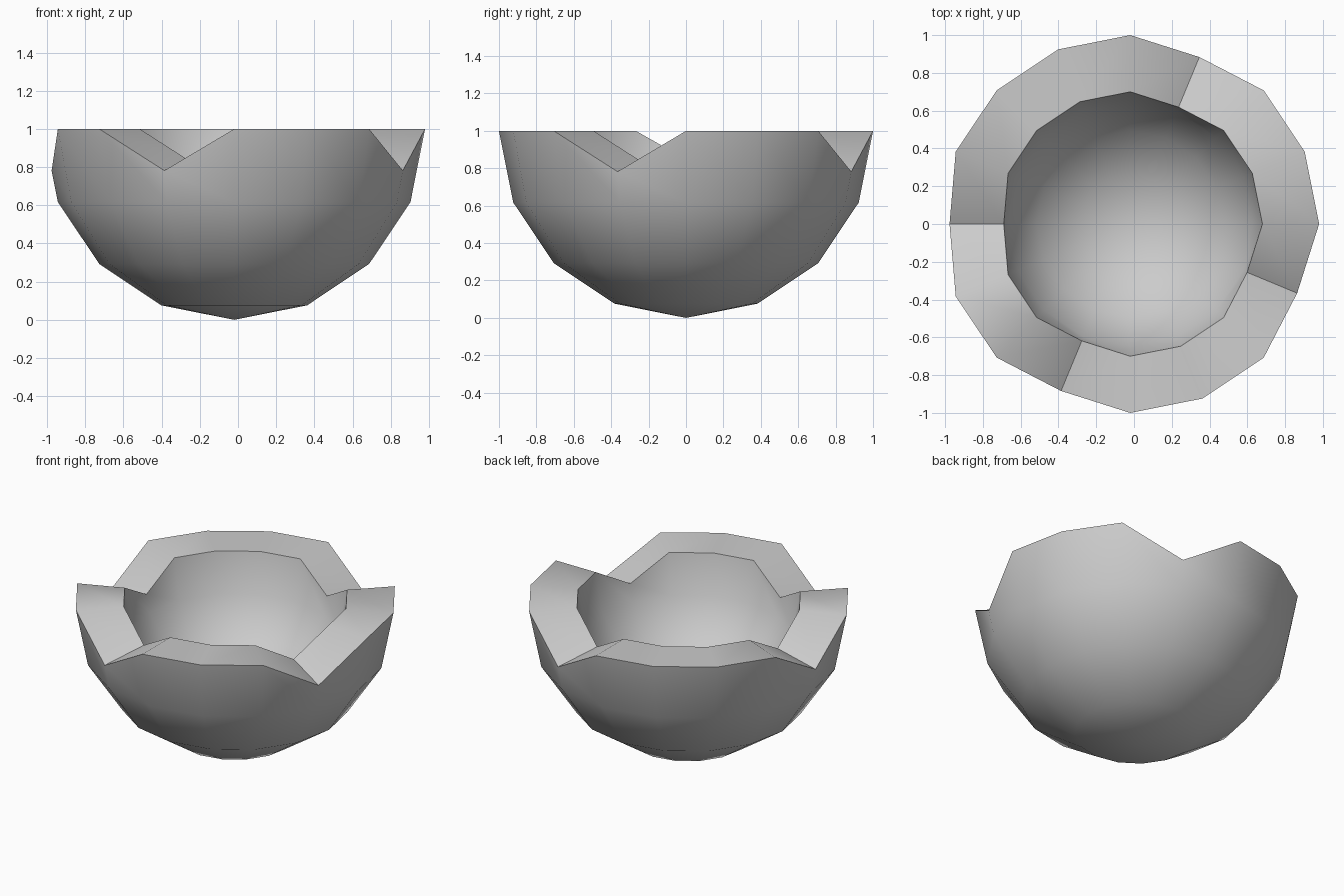
import bpy
import bmesh
from math import radians, sin, cos
from mathutils import Vector

cube = bpy.data.objects.get("Cube")
if cube:
    bpy.data.objects.remove(cube, do_unlink=True)

SEGMENTS = 16
RINGS = 4                      # rim down to the last ring above the pole
STEP = 360 / SEGMENTS
NOTCHES = (3, 8, 11, 15)       # rim points that dip
SLIDE = 0.57                   # how far a notch slides to the ring below
CENTRE = Vector((-0.02, 0, 1))

grey = bpy.data.materials.new("plain grey")
grey.use_nodes = True
colour = (0.6, 0.6, 0.6, 1)
grey.diffuse_color = colour
grey.node_tree.nodes["Principled BSDF"].inputs["Base Color"].default_value = colour


def sphere_point(ring, seg):
    lat, lon = radians(ring * STEP), radians(seg * STEP)
    return Vector((cos(lat) * cos(lon), cos(lat) * sin(lon), -sin(lat)))


def add_shell(bm, radius, inward):
    """Add a lower half sphere with a notched rim and return its rim."""
    rings = []
    for ring in range(RINGS):
        row = []
        for seg in range(SEGMENTS):
            p = sphere_point(ring, seg)
            if ring == 0 and seg in NOTCHES:
                p = p.lerp(sphere_point(1, seg), SLIDE)
            row.append(bm.verts.new(CENTRE + p * radius))
        rings.append(row)
    pole = bm.verts.new(CENTRE - Vector((0, 0, radius)))
    for i in range(SEGMENTS):
        j = (i + 1) % SEGMENTS
        faces = [[up[i], low[i], low[j], up[j]] for up, low in zip(rings, rings[1:])]
        faces.append([rings[-1][i], pole, rings[-1][j]])
        for verts in faces:
            bm.faces.new(verts[::-1] if inward else verts)
    return rings[0]


# Thick bowl: outer shell, inner shell and the rim between them
bm = bmesh.new()
outer = add_shell(bm, 1.0, False)
inner = add_shell(bm, 0.7, True)
for i in range(SEGMENTS):
    j = (i + 1) % SEGMENTS
    bm.faces.new((outer[i], outer[j], inner[j], inner[i]))
bmesh.ops.recalc_face_normals(bm, faces=bm.faces)

mesh = bpy.data.meshes.new("broken_bowl")
bm.to_mesh(mesh)
bm.free()
mesh.materials.append(grey)
bowl = bpy.data.objects.new("broken_bowl", mesh)
bpy.context.collection.objects.link(bowl)

# Smooth walls with crisp rim and notch edges
bpy.ops.object.select_all(action="DESELECT")
bowl.select_set(True)
bpy.context.view_layer.objects.active = bowl
bpy.ops.object.shade_smooth_by_angle(angle=radians(32))
